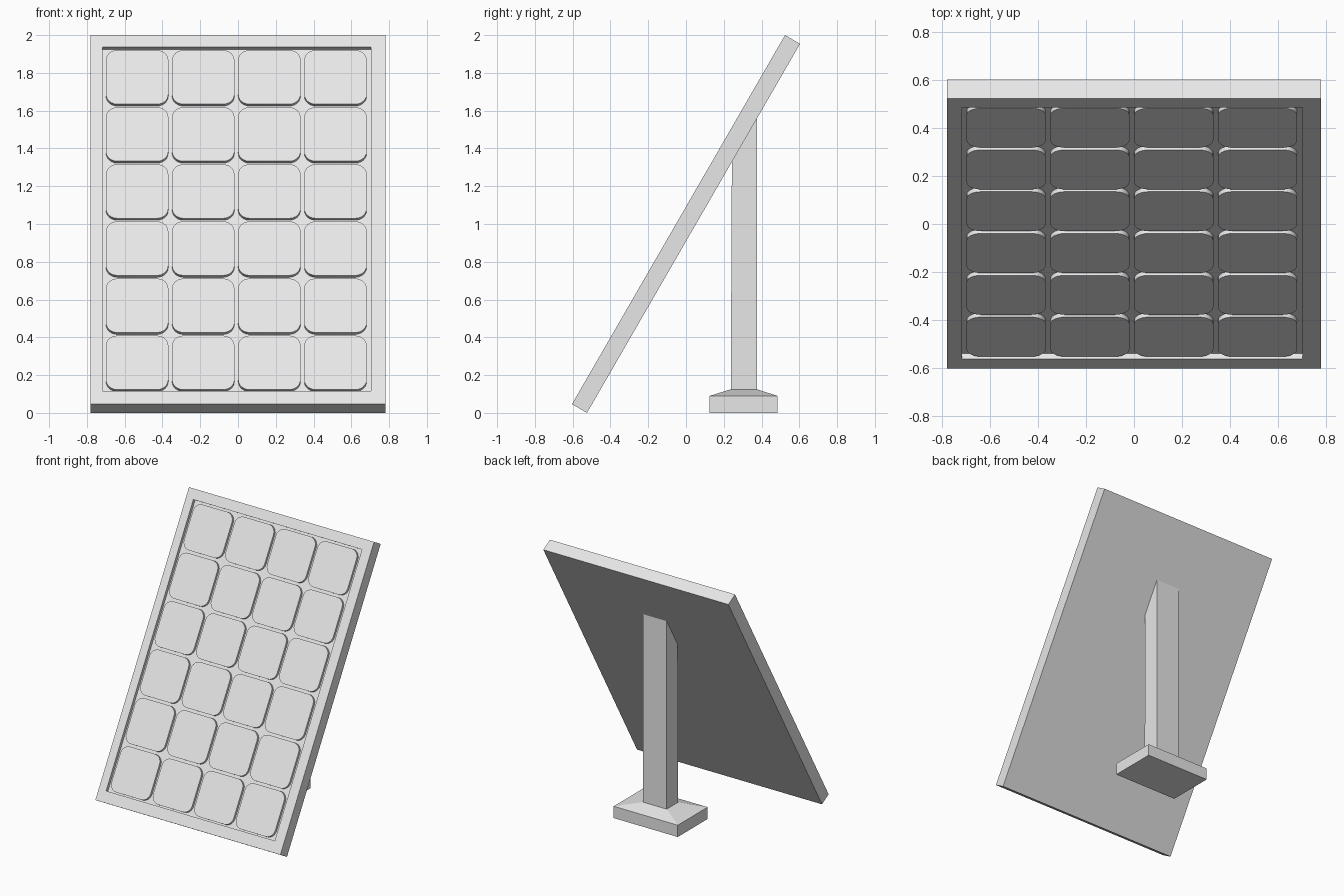
import bpy, bmesh, math
from mathutils import Matrix, Vector

if "Cube" in bpy.data.objects:
    bpy.data.objects.remove(bpy.data.objects["Cube"], do_unlink=True)

GREY = (0.8, 0.8, 0.8, 1.0)
grey = bpy.data.materials.new("light grey")
grey.use_nodes = True
grey.diffuse_color = GREY
grey.node_tree.nodes["Principled BSDF"].inputs["Base Color"].default_value = GREY

# Panel dimensions, along its own slope
TILT = math.radians(60)
LENGTH, THICK, HALF_W = 2.256, 0.092, 0.78
FRONT = THICK / 2
FLOOR = FRONT - 0.025
CELL_TOP = FRONT - 0.005
CELL, PITCH, RADIUS = 0.33, 0.35, 0.06
PANEL_MATRIX = Matrix.Translation((0, 0, 1)) @ Matrix.Rotation(TILT, 4, "X")


def rect(x0, x1, y0, y1, z):
    return [Vector(p) for p in ((x0, y0, z), (x1, y0, z), (x1, y1, z), (x0, y1, z))]


def rounded_square(cx, cy, z, steps=6):
    """Outline of one cell with arcs at the corners."""
    pts, reach = [], CELL / 2 - RADIUS
    for quarter, (sx, sy) in enumerate(((1, 1), (-1, 1), (-1, -1), (1, -1))):
        for i in range(steps + 1):
            a = (quarter + i / steps) * math.pi / 2
            pts.append(Vector((cx + sx * reach + RADIUS * math.cos(a),
                               cy + sy * reach + RADIUS * math.sin(a), z)))
    return pts


def loft(bm, rings):
    """Join successive rings with side faces and cap both ends."""
    loops = [[bm.verts.new(p) for p in ring] for ring in rings]
    n = len(loops[0])
    for a, b in zip(loops, loops[1:]):
        for i in range(n):
            j = (i + 1) % n
            bm.faces.new((a[i], a[j], b[j], b[i]))
    bm.faces.new(loops[0][::-1])
    bm.faces.new(loops[-1])


def make_part(name, solids, matrix=None):
    bm = bmesh.new()
    for rings in solids:
        loft(bm, rings)
    bmesh.ops.recalc_face_normals(bm, faces=bm.faces)
    if matrix:
        bm.transform(matrix)
    mesh = bpy.data.meshes.new(name)
    bm.to_mesh(mesh)
    bm.free()
    mesh.materials.append(grey)
    obj = bpy.data.objects.new(name, mesh)
    bpy.context.collection.objects.link(obj)
    return obj


# Tilted frame with a shallow tray sunk into its front
outer = (-HALF_W, HALF_W, -LENGTH / 2, LENGTH / 2)
inner = (-0.718, 0.704, -1.046, 1.054)
make_part("panel_frame", [[rect(*outer, -FRONT), rect(*outer, FRONT),
                           rect(*inner, FRONT), rect(*inner, FLOOR)]], PANEL_MATRIX)

# Rounded cells standing on the tray floor
cells = []
for row in range(6):
    for col in range(4):
        cx = -0.534 + PITCH * col
        cy = 0.874 - 0.349 * row
        cells.append([rounded_square(cx, cy, z) for z in (FLOOR - 0.002, CELL_TOP)])
cell_obj = make_part("solar_cells", cells, PANEL_MATRIX)
bpy.ops.object.select_all(action="DESELECT")
cell_obj.select_set(True)
bpy.context.view_layer.objects.active = cell_obj
bpy.ops.object.shade_smooth_by_angle(angle=math.radians(30))

# Foot block with a sloped top
POST_X, POST_BACK = 0.1, 0.375
foot = (-0.27, 0.27, 0.125, 0.485)
make_part("foot", [[rect(*foot, 0), rect(*foot, 0.09),
                    rect(-POST_X, POST_X, 0.237, POST_BACK, 0.125)]])

# Post, its top cut to the slope and buried inside the panel
post_top = rect(-POST_X, POST_X, 0.243, POST_BACK, 0)
for p in post_top:
    p.z = 1 + p.y * math.tan(TILT) - 0.05
make_part("post", [[rect(-POST_X, POST_X, 0.237, POST_BACK, 0.1), post_top]])
